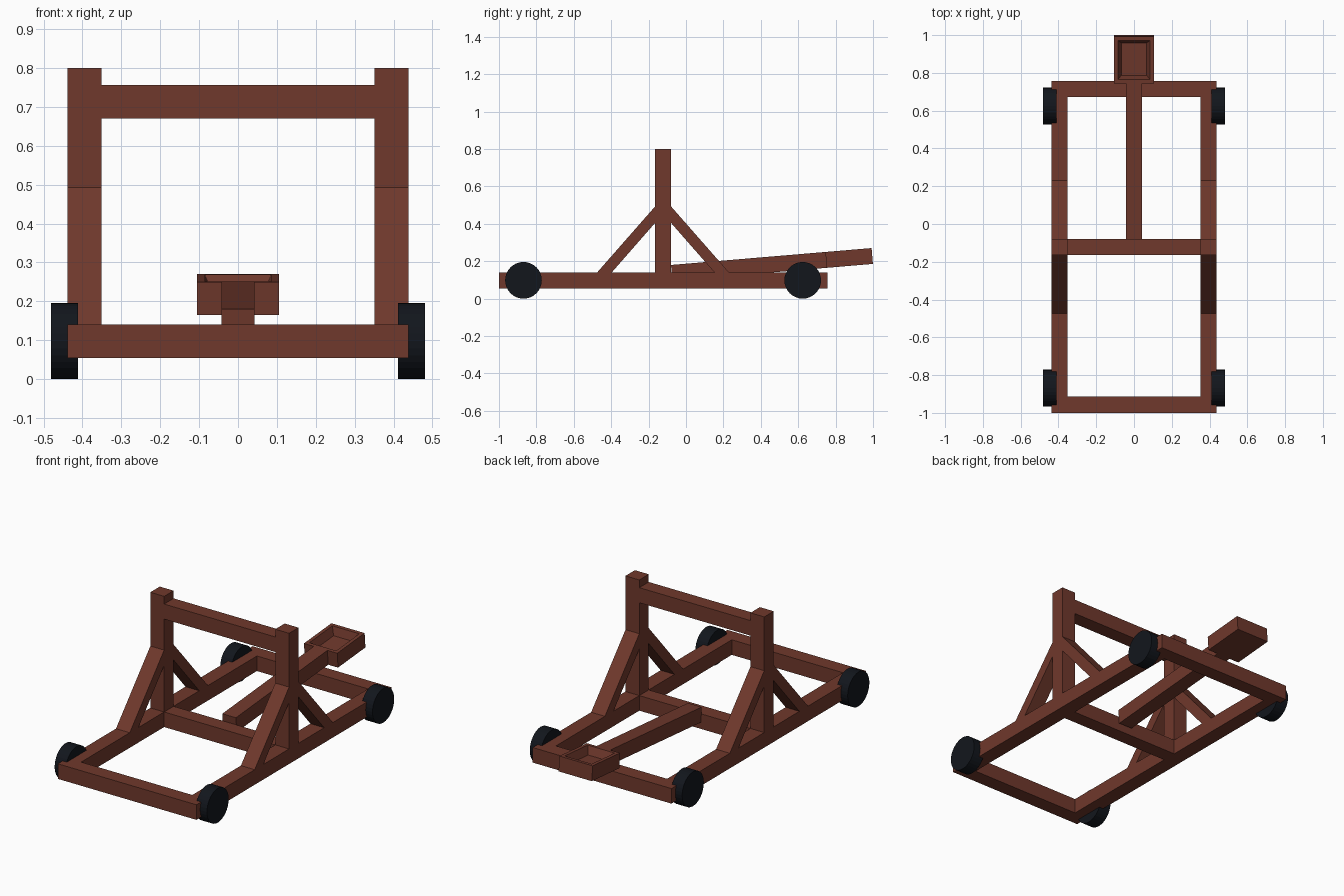
import bpy, bmesh, math

if "Cube" in bpy.data.objects:
    bpy.data.objects.remove(bpy.data.objects["Cube"])

def material(name, rgb):
    m = bpy.data.materials.new(name)
    m.diffuse_color = (*rgb, 1)
    m.use_nodes = True
    m.node_tree.nodes["Principled BSDF"].inputs["Base Color"].default_value = m.diffuse_color
    return m

WOOD = material("wood", (0.16, 0.04, 0.025))
TYRE = material("dark_wheel", (0.006, 0.008, 0.012))

def finish(name, bm, mat):
    bmesh.ops.recalc_face_normals(bm, faces=bm.faces[:])
    me = bpy.data.meshes.new(name)
    bm.to_mesh(me)
    bm.free()
    ob = bpy.data.objects.new(name, me)
    me.materials.append(mat)
    bpy.context.collection.objects.link(ob)
    return ob

def prism(name, x0, x1, profile):
    """Extrude a (y, z) profile from x0 to x1."""
    bm = bmesh.new()
    a = [bm.verts.new((x0, y, z)) for y, z in profile]
    b = [bm.verts.new((x1, y, z)) for y, z in profile]
    bm.faces.new(a)
    bm.faces.new(b[::-1])
    n = len(a)
    for i in range(n):
        j = (i + 1) % n
        bm.faces.new((a[i], b[i], b[j], a[j]))
    return finish(name, bm, WOOD)

def beam(name, x0, x1, y0, y1, z0, z1):
    return prism(name, x0, x1, [(y0, z0), (y1, z0), (y1, z1), (y0, z1)])

IN, OUT = 0.351, 0.438      # inner and outer faces of the side timbers
LOW, TOP = 0.054, 0.14      # base frame heights
P0, P1 = -0.165, -0.08      # front and back of the uprights

# Base frame cross beams
beam("front_beam", -IN, IN, -1.0, -0.914, LOW, TOP)
beam("middle_beam", -IN, IN, P0, P1, LOW, TOP)
beam("back_beam", -IN, IN, 0.672, 0.757, LOW, TOP)

# Side rails, uprights, braces and wheels
for side, s in (("left", -1), ("right", 1)):
    x0, x1 = sorted((s * IN, s * OUT))
    beam(side + "_rail", x0, x1, -1.0, 0.757, LOW, TOP)
    beam(side + "_post", x0, x1, P0, P1, TOP, 0.8)
    prism(side + "_front_brace", x0, x1,
          [(-0.475, TOP), (-0.397, TOP), (P0, 0.405), (P0, 0.493)])
    prism(side + "_back_brace", x0, x1,
          [(0.23, TOP), (0.152, TOP), (P1, 0.405), (P1, 0.493)])
    for end, y in (("front", -0.869), ("back", 0.624)):
        bm = bmesh.new()
        bmesh.ops.create_cone(bm, cap_ends=True, segments=32,
                              radius1=0.098, radius2=0.098, depth=0.07)
        wheel = finish(f"{side}_{end}_wheel", bm, TYRE)
        wheel.rotation_euler.y = math.pi / 2
        wheel.location = (s * 0.446, y, 0.098)

# Stop bar between the uprights
beam("top_crossbar", -IN, IN, P0, P1, 0.67, 0.756)

# Throwing arm, tilted up toward the back
ARM, END, T = 0.828, 1.076, 0.085
arm = beam("throwing_arm", -0.043, 0.043, 0, ARM, -T, 0)

# Bucket with a tapered recess in its top
bm = bmesh.new()
rings = []
for inset, z in ((0, -T), (0, 0), (0.02, 0), (0.038, -0.045)):
    w = 0.105 - inset
    a, b = ARM + inset, END - inset
    rings.append([bm.verts.new((x, y, z))
                  for x, y in ((-w, a), (w, a), (w, b), (-w, b))])
bm.faces.new(rings[0])
bm.faces.new(rings[-1])
for r, q in zip(rings, rings[1:]):
    for i in range(4):
        j = (i + 1) % 4
        bm.faces.new((r[i], r[j], q[j], q[i]))
bucket = finish("bucket", bm, WOOD)

for ob in (arm, bucket):
    ob.location = (0, -0.08, 0.18)
    ob.rotation_euler.x = 0.084
